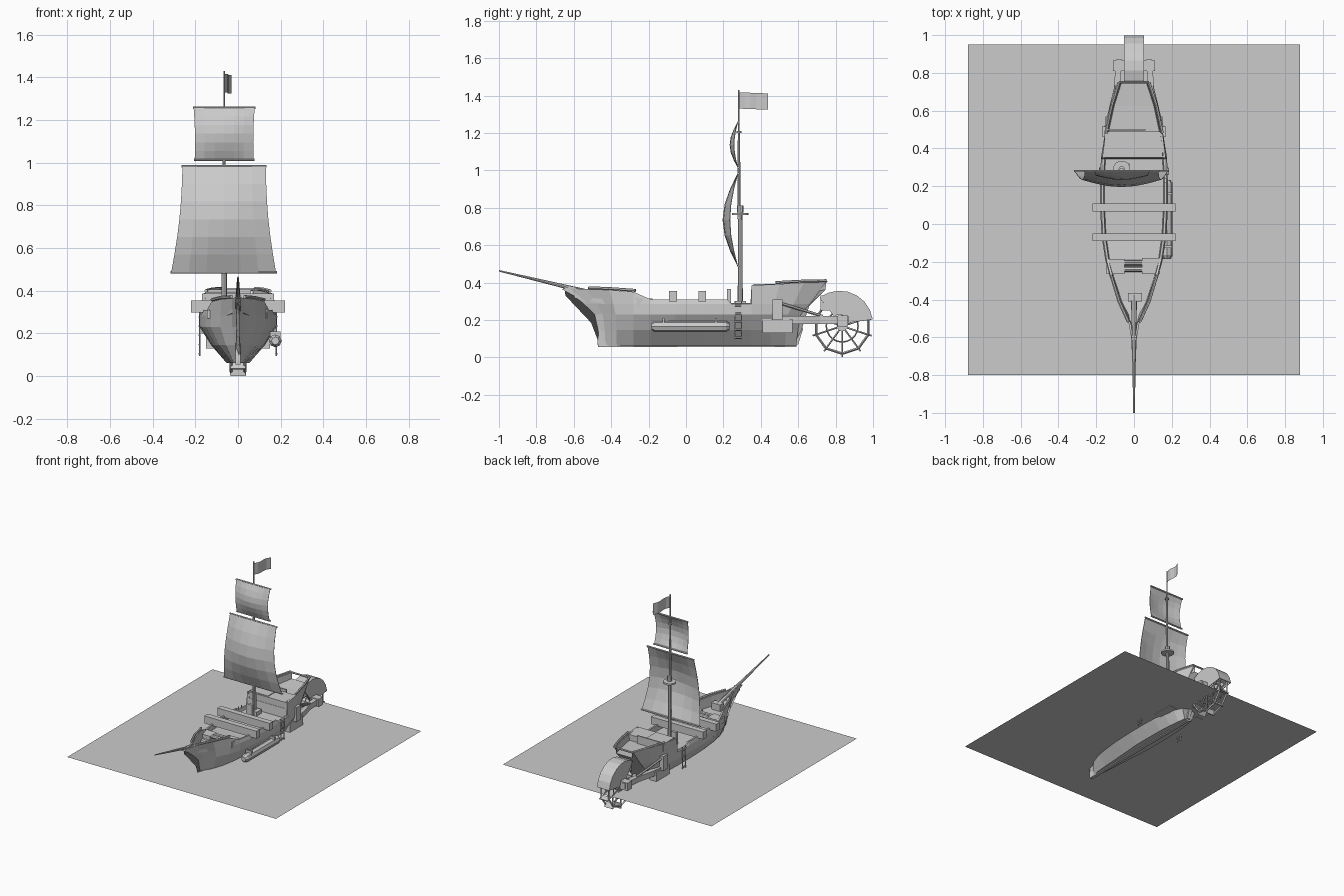
import bpy, math
from mathutils import Vector
from math import sin, cos, pi, radians

if "Cube" in bpy.data.objects:
    bpy.data.objects.remove(bpy.data.objects["Cube"])


def mesh(name, verts, faces, thick=0):
    me = bpy.data.meshes.new(name)
    me.from_pydata(verts, [], faces)
    me.update()
    ob = bpy.data.objects.new(name, me)
    bpy.context.collection.objects.link(ob)
    if thick:
        m = ob.modifiers.new("thickness", 'SOLIDIFY')
        m.thickness = thick
        m.offset = 0
    return ob


def loft(name, rows, closed=False, thick=0):
    n = len(rows[0])
    verts = [p for r in rows for p in r]
    faces = []
    for i in range(len(rows) - 1):
        for j in range(n if closed else n - 1):
            k = (j + 1) % n
            faces.append((i * n + j, i * n + k, (i + 1) * n + k, (i + 1) * n + j))
    if closed:
        faces.append(tuple(range(n))[::-1])
        faces.append(tuple(range((len(rows) - 1) * n, len(rows) * n)))
    return mesh(name, verts, faces, thick)


def box(name, x0, x1, y0, y1, z0, z1):
    return loft(name, [[(x0, y, z0), (x0, y, z1), (x1, y, z1), (x1, y, z0)] for y in (y0, y1)], True)


def rod(name, a, b, r1, r2=None, n=8):
    a, b = Vector(a), Vector(b)
    d = (b - a).normalized()
    u = d.orthogonal().normalized()
    v = d.cross(u)
    return loft(name, [[p + r * (u * cos(2 * pi * i / n) + v * sin(2 * pi * i / n)) for i in range(n)]
                       for p, r in ((a, r1), (b, r1 if r2 is None else r2))], True)


# water surface
mesh("water", [(-.88, -.8, .135), (.88, -.8, .135), (.88, .95, .135), (-.88, .95, .135)], [(0, 1, 2, 3)])

# hull: stations of keel y, rail y, half width, keel fraction, rail z, deck z
stations = [(-.46, -.65, .008, .9, .37, .33), (-.43, -.53, .028, .3, .365, .30),
            (-.37, -.41, .082, .25, .36, .28), (-.28, -.28, .128, .22, .35, .28),
            (-.19, -.19, .152, .22, .31, .28), (-.06, -.06, .172, .25, .31, .27),
            (.1, .1, .18, .3, .31, .27), (.22, .22, .18, .3, .31, .27),
            (.24, .24, .18, .3, .29, .27), (.345, .345, .175, .3, .29, .27),
            (.35, .35, .175, .3, .385, .34), (.45, .5, .155, .3, .392, .345),
            (.53, .63, .125, .3, .40, .35), (.59, .75, .085, .35, .405, .36)]
rows = []
for yk, yt, w, f, zt, zd in stations:
    levels = [(f * w, 0, .062), (max(.7, f) * w, .05, .145), (w, .15, .23), (w, .45, .285),
              (.96 * w, 1, zt), (.96 * w - min(.012, w * .5), 1, zt), (.93 * w - min(.012, w * .5), .97, zd)]
    half = [(x, yk + (yt - yk) * t, z) for x, t, z in levels]
    rows.append(half + [(-x, y, z) for x, y, z in reversed(half)])
loft("hull", rows, True)
box("keel", -.012, .012, -.47, .59, .055, .08)
loft("rudder", [[(x, .585, .07), (x, .6, .07), (x, .625, .15), (x, .62, .18), (x, .59, .18)]
                for x in (-.012, .012)], True)
loft("stem", [[(x, -.475, .07), (x, -.455, .21), (x, -.545, .3), (x, -.665, .365), (x, -.6, .38),
               (x, -.44, .25), (x, -.42, .07)] for x in (-.012, .012)], True)

# raised rails at bow and stern
for s in (-1, 1):
    for name, pts in (("bow_rail", [(.03, -.52, .372), (.08, -.41, .368), (.122, -.27, .358)]),
                      ("stern_rail", [(.15, .48, .4), (.118, .63, .408), (.08, .75, .41)])):
        for a, b in zip(pts, pts[1:]):
            rod(name, (s * a[0], *a[1:]), (s * b[0], *b[1:]), .008, n=6)
rod("stern_cross_rail", (-.08, .75, .405), (.08, .75, .405), .007, n=6)

# bowsprit and its deck block
rod("bowsprit", (0, -.38, .315), (0, -1, .463), .016, .004)
box("bowsprit_block", -.032, .042, -.41, -.365, .28, .33)

# deck fittings
for y in (-.07, .087):
    box("cross_beam", -.22, .22, y - .021, y + .021, .298, .355)
box("hatch_left", -.145, -.05, -.265, -.185, .27, .31)
box("hatch_right", .042, .137, -.265, -.18, .27, .315)
for y in (-.205, -.24):
    rod("windlass", (-.05, y, .30), (.042, y, .30), .014)
box("mast_bitts", -.085, -.035, .22, .24, .27, .365)
box("mast_step", -.095, -.025, .26, .32, .26, .30)

# cabin in front of the stern deck
box("cabin", -.165, .165, .352, .36, .27, .388)
box("cabin_roof", -.155, .15, .36, .49, .335, .388)
box("stair_hatch", -.155, 0, .36, .48, .38, .393)
box("cabin_rail", -.14, .06, .494, .504, .345, .405)

# mast, crow's nest, yards
mx, my = -.065, .29
rod("lower_mast", (mx, my, .26), (mx, my, .81), .014, .011)
rod("upper_mast", (mx, .283, .74), (mx, .283, 1.21), .009, .006)
rod("flag_pole", (mx, .283, 1.2), (mx, .283, 1.43), .004)
rod("mast_cap", (mx, my, .775), (mx, my, .812), .017)
rod("crows_nest", (mx, my, .76), (mx, my, .772), .046, n=12)
rod("top_collar", (mx, .283, 1.2), (mx, .283, 1.21), .014)


def sail(name, xt0, xt1, zt, xb0, xb1, zb, bulge, edge, nip):
    rows = []
    for i in range(7):
        v = i / 6
        a, b = xb0 + (xt0 - xb0) * v, xb1 + (xt1 - xb1) * v
        k = nip * sin(pi * v)
        row = []
        for j in range(7):
            u = j / 6
            depth = (edge + (bulge - edge) * sin(pi * u)) * sin(pi * v)
            row.append((a + k + (b - a - 2 * k) * u, .277 - depth, zb + (zt - zb) * v))
        rows.append(row)
    loft(name, rows, thick=.003)
    for x0, x1, z in ((xt0, xt1, zt), (xb0, xb1, zb)):
        rod(name + "_yard", (x0 - .004, .28, z), (x1 + .004, .28, z), .006, n=6)


sail("main_sail", -.26, .13, .983, -.313, .178, .487, .08, .042, .012)
sail("top_sail", -.208, .078, 1.258, -.203, .073, 1.015, .042, .02, .004)

# flag
loft("flag", [[(mx + .035 * t + .009 * sin(2 * pi * t), .283 + .155 * t, z - .006 * t)
               for t in (0, .2, .4, .6, .8, 1)] for z in (1.33, 1.417)])

# float log on the right side, with tapered ends
path = [(-.185, .018), (-.165, .03), (.215, .03), (.232, .018)]
loft("side_float", [[(.175 + r * cos(i * pi / 4), y, .165 + r * sin(i * pi / 4)) for i in range(8)]
                    for y, r in path], True)
for y in (-.12, .16):
    box("float_strap", .15, .2, y - .006, y + .006, .18, .21)

# ladders and stern fittings on both sides
for s in (-1, 1):
    for y in (.262, .297):
        rod("ladder_side", (s * .18, y, .095), (s * .18, y, .3), .004, n=5)
    for i in range(5):
        z = .105 + i * .043
        rod("ladder_rung", (s * .18, .262, z), (s * .18, .297, z), .006, n=5)

    def slab(name, x0, x1, *rest):
        box(name, min(s * x0, s * x1), max(s * x0, s * x1), *rest)
    slab("side_gallery", .09, .15, .41, .57, .13, .205)
    slab("side_post", .13, .17, .462, .515, .2, .31)
    # wheel support arm
    loft("wheel_arm", [[(s * (x - .016), y, .178), (s * (x - .016), y, .22), (s * (x + .016), y, .22),
                        (s * (x + .016), y, .178)] for x, y in ((.135, .5), (.115, .62), (.09, .72), (.08, .87))], True)
    slab("axle_block", .05, .112, .81, .865, .165, .225)
    rod("arm_brace", (s * .16, .47, .3), (s * .095, .73, .22), .008, n=6)

# paddle wheel
wy, wz = .835, .167


def at(x, r, a):
    return (x, wy + r * cos(a), wz + r * sin(a))


rod("axle", (-.11, wy, wz + .02), (.11, wy, wz + .02), .014)
rod("wheel_hub", (-.042, wy, wz), (.042, wy, wz), .028, n=10)
for x in (-.033, .033):
    for r, t in ((.147, .007), (.085, .004)):
        bpy.ops.mesh.primitive_torus_add(major_radius=r, minor_radius=t, major_segments=20 if r < .1 else 10,
                                         minor_segments=4, location=(x, wy, wz), rotation=(0, pi / 2, 0))
        bpy.context.object.name = "wheel_rim"
for i in range(10):
    a = pi / 2 + i * pi / 5
    for x in (-.033, .033):
        rod("spoke", at(x, .02, a), at(x, .165, a), .005, n=5)
    loft("paddle", [[at(x, .125, a), at(x, .166, a)] for x in (-.036, .036)], thick=.006)

# curved wheel cover
rows = []
for i in range(8):
    a = radians(8 + i * 17)
    rows.append([(x, .822 + r * cos(a), .178 + r * sin(a))
                 for x, r in ((-.05, .05), (-.05, .176), (.05, .176), (.05, .05))])
loft("wheel_cover", rows, thick=.006)
box("cover_mount", -.045, .045, .72, .78, .25, .33)
